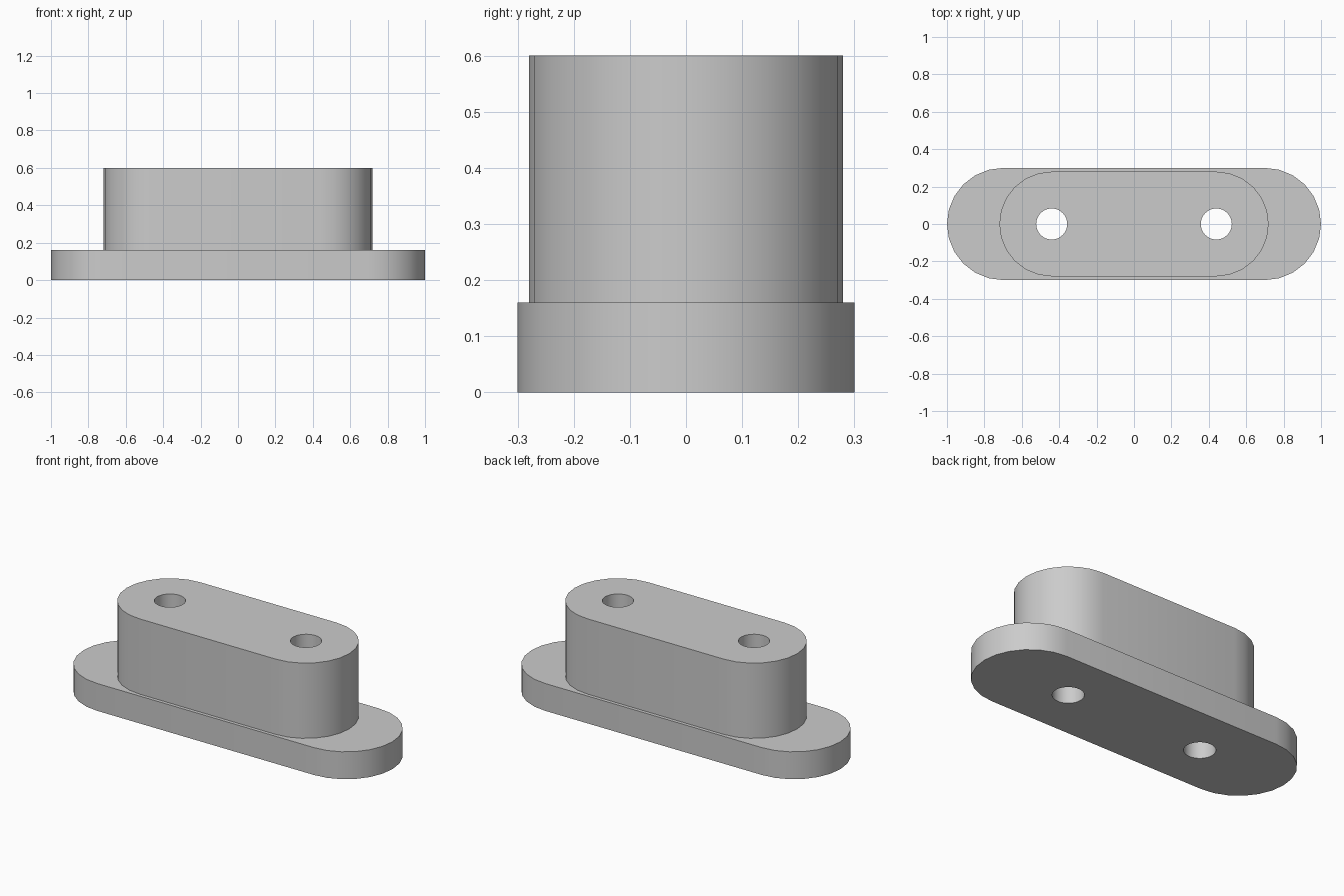
import bpy, bmesh
from math import sin, cos, pi, radians

cube = bpy.data.objects.get("Cube")
if cube:
    bpy.data.objects.remove(cube, do_unlink=True)

HOLE_X, HOLE_R = 0.44, 0.083
STEPS = 12  # segments per half circle

grey = bpy.data.materials.new("plain_grey")
grey.use_nodes = True
colour = (0.6, 0.6, 0.6, 1)
grey.diffuse_color = colour
grey.node_tree.nodes["Principled BSDF"].inputs["Base Color"].default_value = colour


def slot_outline(half_length, radius):
    """Rounded-end outline, counter-clockwise."""
    centre = half_length - radius
    points = []
    for side, start in ((1, -pi / 2), (-1, pi / 2)):
        for i in range(STEPS + 1):
            a = start + pi * i / STEPS
            points.append((side * centre + radius * cos(a), radius * sin(a)))
    return points


def circle(x, radius, count=32):
    return [(x + radius * cos(2 * pi * i / count), radius * sin(2 * pi * i / count))
            for i in range(count)]


def drilled_slab(name, half_length, radius, bottom, top):
    """Extruded slot shape with two through holes."""
    bm = bmesh.new()
    loops = [slot_outline(half_length, radius),
             circle(-HOLE_X, HOLE_R), circle(HOLE_X, HOLE_R)]
    edges = []
    for loop in loops:
        verts = [bm.verts.new((x, y, bottom)) for x, y in loop]
        edges += [bm.edges.new((v, verts[i - 1])) for i, v in enumerate(verts)]
    bmesh.ops.triangle_fill(bm, edges=edges, use_beauty=True, normal=(0, 0, 1))
    extruded = bmesh.ops.extrude_face_region(bm, geom=bm.faces[:], use_keep_orig=True)
    lifted = [g for g in extruded["geom"] if isinstance(g, bmesh.types.BMVert)]
    bmesh.ops.translate(bm, verts=lifted, vec=(0, 0, top - bottom))
    bmesh.ops.recalc_face_normals(bm, faces=bm.faces[:])

    mesh = bpy.data.meshes.new(name)
    bm.to_mesh(mesh)
    bm.free()
    mesh.materials.append(grey)
    obj = bpy.data.objects.new(name, mesh)
    bpy.context.collection.objects.link(obj)
    bpy.ops.object.select_all(action="DESELECT")
    obj.select_set(True)
    bpy.context.view_layer.objects.active = obj
    bpy.ops.object.shade_smooth_by_angle(angle=radians(30))
    return obj


# Wide foot plate and the taller block standing on it
drilled_slab("base_plate", 1.0, 0.30, 0.0, 0.16)
drilled_slab("upper_block", 0.72, 0.28, 0.16, 0.60)
